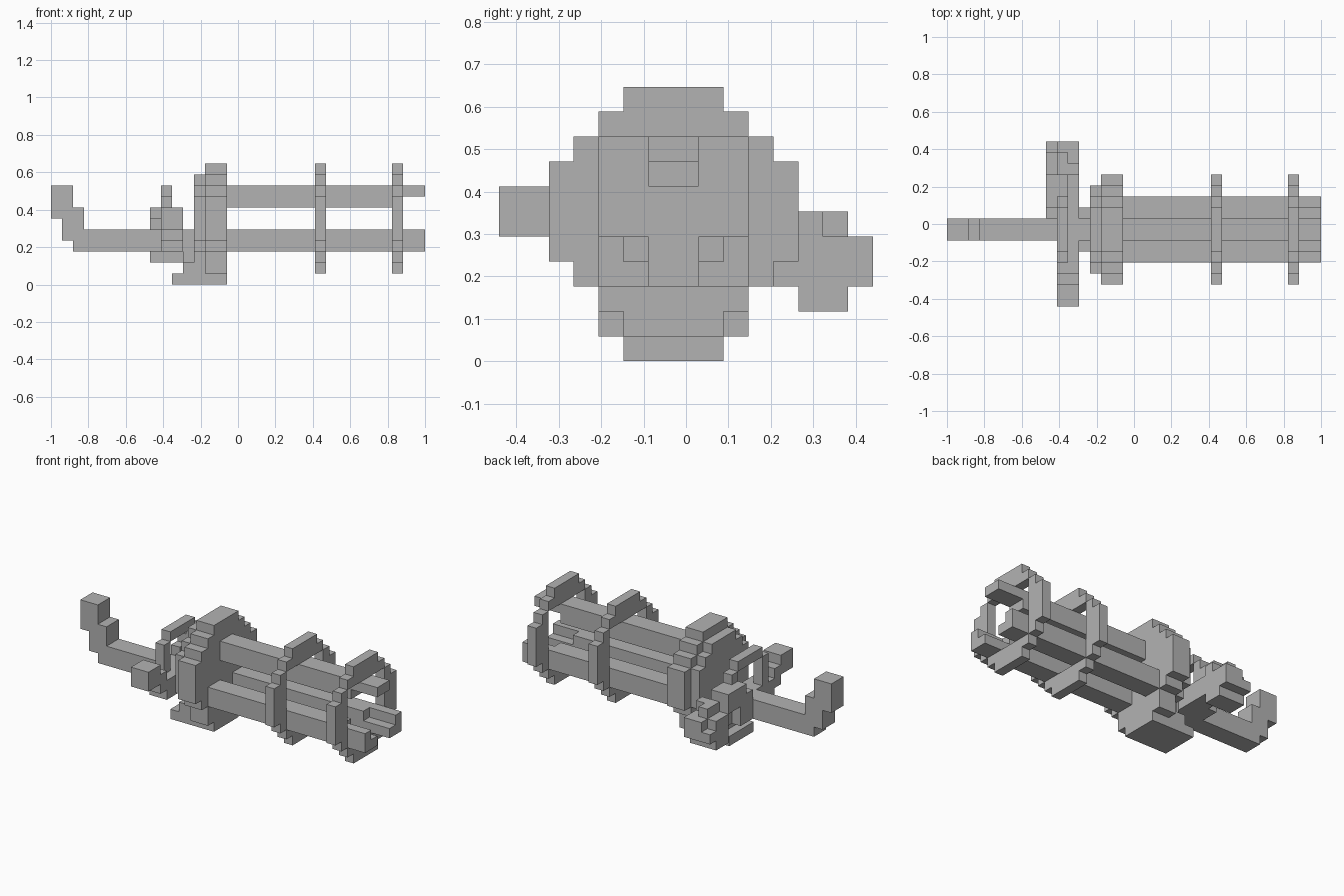
import bpy, bmesh
from mathutils import Vector

old = bpy.data.objects.get("Cube")
if old:
    bpy.data.objects.remove(old, do_unlink=True)

U = 1 / 17                      # one block
CJ, CK = 7, 6                   # barrel axis, in blocks (depth, height)

steel = bpy.data.materials.new("steel_grey")
steel.use_nodes = True
steel.diffuse_color = (0.45, 0.45, 0.45, 1)
steel.node_tree.nodes["Principled BSDF"].inputs["Base Color"].default_value = (0.45, 0.45, 0.45, 1)


def part(name, *boxes):
    """One object made of boxes, each given as x, y and z ranges in blocks."""
    bm = bmesh.new()
    for (x0, x1), (y0, y1), (z0, z1) in boxes:
        lo, hi = Vector((x0, y0, z0)), Vector((x1, y1, z1))
        verts = bmesh.ops.create_cube(bm, size=1)["verts"]
        for v in verts:
            p = (lo + hi) / 2 + v.co * (hi - lo)
            v.co = (p - Vector((17, 7.5, 0))) * U
    mesh = bpy.data.meshes.new(name)
    bm.to_mesh(mesh)
    bm.free()
    mesh.materials.append(steel)
    obj = bpy.data.objects.new(name, mesh)
    bpy.context.collection.objects.link(obj)
    return obj


def disc(x, steps):
    """Stepped round slab: overlapping centred boxes."""
    return [(x, (CJ - w, CJ + w), (CK - h, CK + h)) for w, h in steps]


def ring(x):
    """Stepped ring with a square opening."""
    boxes = []
    for inner, half in ((3, 3), (4, 2)):
        for s in (-1, 1):
            a, b = sorted((s * inner, s * (inner + 1)))
            boxes.append((x, (CJ - half, CJ + half), (CK + a, CK + b)))
            boxes.append((x, (CJ + a, CJ + b), (CK - half, CK + half)))
    return boxes


# Barrels, each with a shortened inner part at the muzzle
part("upper_barrel", ((16, 34), (6, 8), (8, 9)), ((16, 31), (6, 8), (7, 8)))
for name, outer, inner in (("right_barrel", (4, 5), (5, 6)), ("left_barrel", (9, 10), (8, 9))):
    part(name, ((16, 34), outer, (3, 5)), ((16, 34), inner, (3, 4)), ((16, 31), inner, (4, 5)))

# Clamping rings
part("middle_ring", *ring((24, 25)))
part("muzzle_ring", *ring((31, 32)))

# Receiver and its base
part("receiver", *disc((14, 16), ((5, 2), (4, 3), (3, 4), (2, 5))))
part("receiver_back", *disc((13, 14), ((4, 2), (3, 3), (2, 4))))
part("receiver_base", ((13, 16), (5, 9), (0, 1)), ((14, 16), (4, 10), (1, 2)),
     ((13, 14), (5, 9), (1, 2)))
part("base_tab", ((11, 13), (5, 9), (0, 1)), ((12, 13), (5, 9), (1, 2)), ((12, 13), (6, 8), (2, 3)))

# Rear rod stepping up into the rear grip
part("rear_grip", ((0, 2), (6, 8), (6, 9)), ((1, 3), (6, 8), (4, 7)), ((2, 13), (6, 8), (3, 5)))
part("cross_plate", ((10, 12), (4, 10), (3, 5)))

# Thin carrying loop
part("carry_loop", ((10, 11), (5, 9), (8, 9)), ((10, 11), (4, 5), (5, 8)), ((10, 11), (9, 10), (5, 8)))

# Side grip on the front
part("front_side_grip", ((10, 12), (0, 2), (5, 7)), ((10, 12), (2, 3), (4, 6)), ((10, 12), (3, 4), (3, 5)))

# Rounded drum on the back side with its arm
part("drum", ((10, 12), (11, 15), (3, 5)), ((10, 12), (12, 14), (2, 5)),
     ((10, 12), (12, 13), (5, 6)), ((10, 11), (13, 14), (5, 6)),
     ((9, 10), (12, 14), (2, 5)), ((9, 10), (14, 15), (3, 4)))
part("drum_arm", ((9, 11), (9, 12), (5, 7)), ((9, 10), (8, 10), (3, 6)), ((10, 12), (10, 11), (3, 5)))
